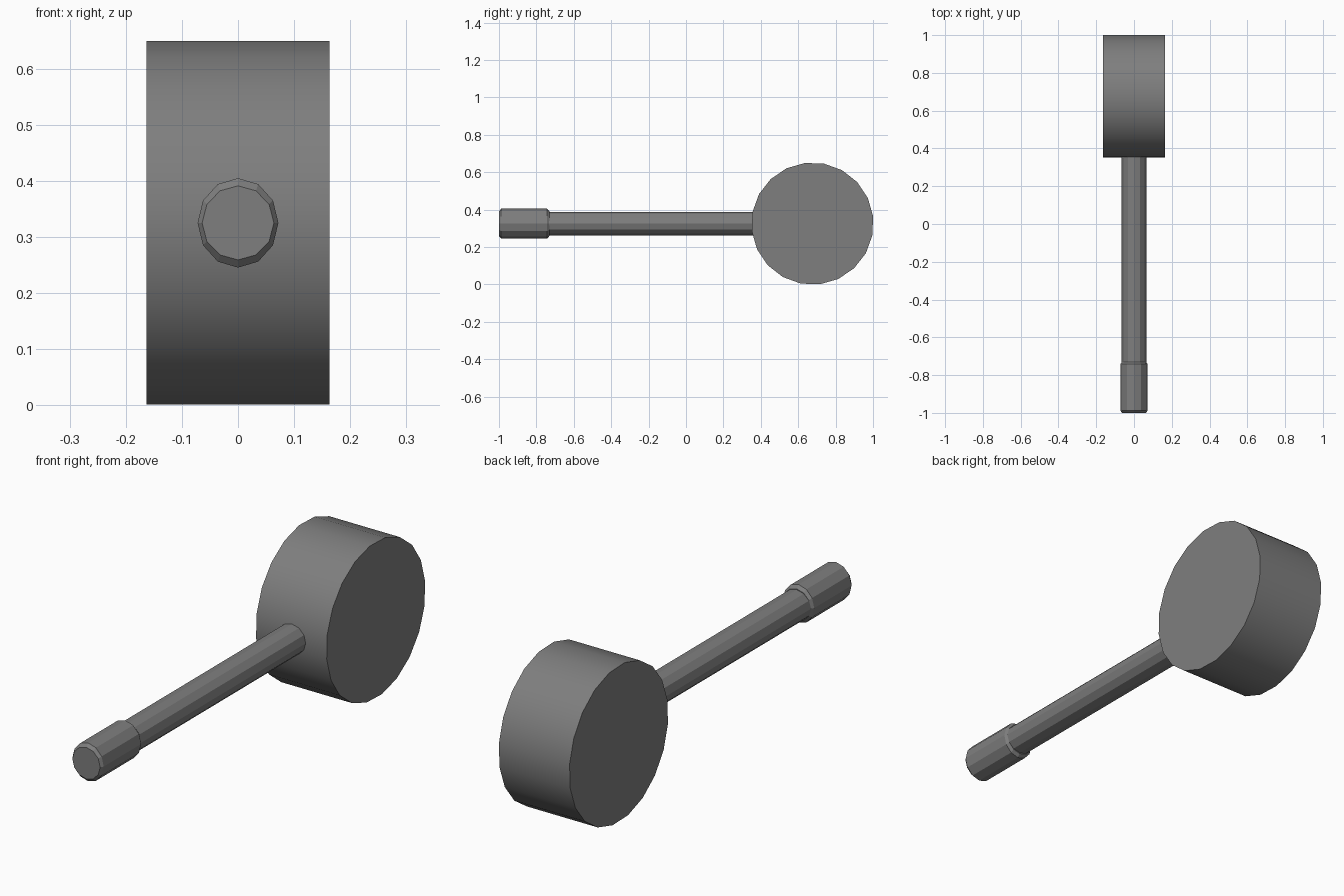
import bpy, bmesh
from math import sin, cos, pi, radians

if "Cube" in bpy.data.objects:
    bpy.data.objects.remove(bpy.data.objects["Cube"])

HEAD_Y, MID_Z = 0.676, 0.325

dark = bpy.data.materials.new("dark_grey")
dark.diffuse_color = (0.21, 0.21, 0.21, 1)
dark.use_nodes = True
dark.node_tree.nodes["Principled BSDF"].inputs["Base Color"].default_value = dark.diffuse_color


def lathe(name, rings, sides, axis, phase=0.0, smooth=False):
    """Solid from (position, radius_a, radius_b) rings along x or y."""
    bm = bmesh.new()
    loops = []
    for pos, ra, rb in rings:
        loop = []
        for i in range(sides):
            a = phase + 2 * pi * i / sides
            u, v = ra * cos(a), rb * sin(a)
            loop.append(bm.verts.new((pos, u, v) if axis == 'x' else (u, pos, v)))
        loops.append(loop)
    for lo, hi in zip(loops, loops[1:]):
        for i in range(sides):
            j = (i + 1) % sides
            bm.faces.new((lo[i], lo[j], hi[j], hi[i])).smooth = smooth
    bm.faces.new(loops[0])
    bm.faces.new(loops[-1])
    bmesh.ops.recalc_face_normals(bm, faces=bm.faces)
    # keep cap rims crisp
    for e in bm.edges:
        e.smooth = all(f.smooth for f in e.link_faces)
    mesh = bpy.data.meshes.new(name)
    bm.to_mesh(mesh)
    bm.free()
    mesh.materials.append(dark)
    obj = bpy.data.objects.new(name, mesh)
    bpy.context.collection.objects.link(obj)
    return obj


# Round drum-shaped head lying along x
head = lathe("mallet_head", [(-0.163, 0.3265, 0.3265), (0.163, 0.3265, 0.3265)],
             20, 'x', radians(7), True)
head.location = (0, HEAD_Y, MID_Z)

# Straight faceted shaft running into the head
shaft = lathe("shaft", [(-0.76, 0.065, 0.0625), (0.42, 0.065, 0.0625)], 12, 'y')
shaft.location.z = MID_Z

# Slightly thicker grip with chamfered ends
grip = lathe("grip", [(-1.0, 0.064, 0.066), (-0.988, 0.072, 0.0797),
                      (-0.742, 0.072, 0.0797), (-0.73, 0.064, 0.066)], 12, 'y')
grip.location.z = MID_Z
